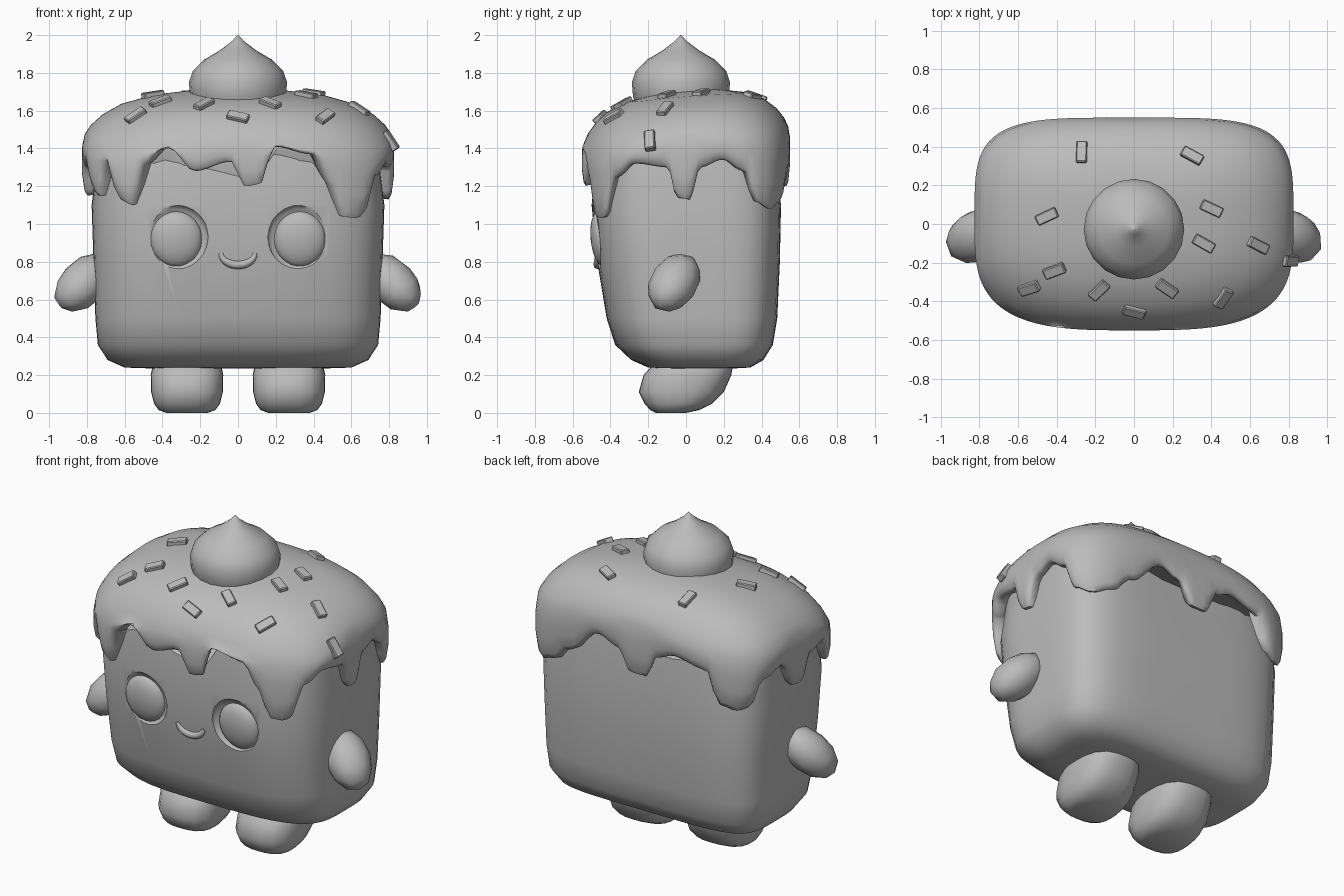
import bpy
import bmesh
from math import cos, sin, pi, atan2, radians
from mathutils import Vector, Matrix
from mathutils.bvhtree import BVHTree

if "Cube" in bpy.data.objects:
    bpy.data.objects.remove(bpy.data.objects["Cube"], do_unlink=True)

grey = bpy.data.materials.new("soft grey")
grey.use_nodes = True
grey.diffuse_color = (0.5, 0.5, 0.5, 1)
grey.node_tree.nodes["Principled BSDF"].inputs["Base Color"].default_value = grey.diffuse_color


def finish(obj, angle=50):
    """Give the part its material and smooth shading."""
    obj.data.materials.clear()
    obj.data.materials.append(grey)
    bpy.ops.object.select_all(action='DESELECT')
    obj.select_set(True)
    bpy.context.view_layer.objects.active = obj
    bpy.ops.object.shade_smooth_by_angle(angle=radians(angle))
    return obj


def from_bmesh(name, bm):
    bmesh.ops.recalc_face_normals(bm, faces=bm.faces[:])
    mesh = bpy.data.meshes.new(name)
    bm.to_mesh(mesh)
    bm.free()
    obj = bpy.data.objects.new(name, mesh)
    bpy.context.collection.objects.link(obj)
    return obj


def squircle(angle, front, back):
    """Point on a unit rounded square; front and back corners differ."""
    c, s = cos(angle), sin(angle)
    power = front if s < 0 else back
    r = (abs(c) ** power + abs(s) ** power) ** (-1 / power)
    return c * r, s * r


def loft(name, rings):
    """Skin a stack of closed rings and cap both ends."""
    bm = bmesh.new()
    loops = [[bm.verts.new(p) for p in ring] for ring in rings]
    n = len(loops[0])
    for a, b in zip(loops, loops[1:]):
        for i in range(n):
            j = (i + 1) % n
            bm.faces.new((a[i], a[j], b[j], b[i]))
    bm.faces.new(loops[0])
    bm.faces.new(loops[-1])
    return from_bmesh(name, bm)


def rounded_stack(name, profile, powers, count, x=0):
    """Loft from rows of height, half width, front y and back y."""
    rings = []
    for z, half, front, back in profile:
        pts = [squircle(2 * pi * i / count, *powers) for i in range(count)]
        rings.append([(x + half * u, (front + back) / 2 + (back - front) / 2 * v, z)
                      for u, v in pts])
    return loft(name, rings)


def ellipsoid(name, centre, radii, turn, detail=3):
    bm = bmesh.new()
    bmesh.ops.create_icosphere(bm, subdivisions=detail, radius=1)
    bm.transform(Matrix.Translation(centre) @ turn @ Matrix.Diagonal((*radii, 1)))
    return from_bmesh(name, bm)


# Cake body, narrowing towards the bottom front
body = rounded_stack("body", [
    (0.235, 0.45, -0.12, 0.25), (0.24, 0.6, -0.2, 0.34), (0.28, 0.69, -0.29, 0.41),
    (0.36, 0.742, -0.375, 0.46), (0.5, 0.755, -0.42, 0.483), (0.8, 0.765, -0.47, 0.497),
    (1.1, 0.775, -0.5, 0.503), (1.38, 0.74, -0.47, 0.47), (1.5, 0.55, -0.3, 0.3)],
    (3.5, 5), 64)

# Eyes set in shallow sockets, leaning with the face
lean = Matrix.Rotation(radians(6), 4, 'X')
for side, name in ((1, "left"), (-1, "right")):
    cutter = ellipsoid("socket_cutter", (side * 0.325, -0.482, 0.93), (0.168, 0.045, 0.172), lean)
    cutter.hide_render = True
    bpy.context.view_layer.objects.active = body
    cut = body.modifiers.new("socket", 'BOOLEAN')
    cut.operation = 'DIFFERENCE'
    cut.object = cutter
    bpy.ops.object.modifier_apply(modifier=cut.name)
    bpy.data.objects.remove(cutter, do_unlink=True)
    finish(ellipsoid(name + "_eye", (side * 0.327, -0.45, 0.92), (0.137, 0.055, 0.148), lean))
finish(body, 35)

# Smile: a tapered bent tube
curve = bpy.data.curves.new("smile", 'CURVE')
curve.dimensions = '3D'
curve.bevel_depth = 0.022
curve.bevel_resolution = 2
curve.use_fill_caps = True
line = curve.splines.new('POLY')
steps = 12
line.points.add(steps)
for i, p in enumerate(line.points):
    a = pi * i / steps
    p.co = (-0.09 * cos(a), -0.468, 0.845 - 0.062 * sin(a), 1)
    p.radius = 0.6 + 0.4 * sin(a)
smile = bpy.data.objects.new("smile", curve)
bpy.context.collection.objects.link(smile)
bpy.ops.object.select_all(action='DESELECT')
smile.select_set(True)
bpy.context.view_layer.objects.active = smile
bpy.ops.object.convert(target='MESH')
finish(bpy.context.view_layer.objects.active)

# Icing: lower edge heights along each side, as (distance along the side, height)
WIDE, DEEP, FRONT, BACK = 0.825, 0.55, 3.3, 4.3
drips = {
    "left": [(-.44, 1.04), (-.38, 1.25), (-.28, 1.32), (-.1, 1.3), (-.05, 1.14), (.02, 1.13),
             (.08, 1.3), (.2, 1.34), (.32, 1.28), (.38, 1.12), (.46, 1.08)],
    "back": [(.6, 1.12), (.48, 1.22), (.25, 1.38), (.1, 1.33), (.02, 1.2), (-.1, 1.2),
             (-.17, 1.34), (-.3, 1.38), (-.52, 1.34), (-.6, 1.14), (-.7, 1.11)],
    "right": [(.42, 1.13), (.36, 1.28), (.2, 1.33), (.08, 1.16), (0, 1.15), (-.08, 1.3),
              (-.24, 1.33), (-.32, 1.18)],
    "front": [(-.76, 1.14), (-.7, 1.34), (-.65, 1.13), (-.57, 1.1), (-.52, 1.31), (-.38, 1.41),
              (-.24, 1.28), (-.04, 1.33), (.04, 1.2), (.12, 1.21), (.2, 1.41), (.4, 1.37),
              (.52, 1.2), (.57, 1.04), (.65, 1.03)]}


def drip_angle(side, d):
    along_side = side in ("left", "right")
    u = d / (DEEP if along_side else WIDE)
    power = FRONT if side == "front" or (along_side and d < 0) else BACK
    v = (1 - abs(u) ** power) ** (1 / power)
    x, y = {"left": (v, u), "right": (-v, u), "back": (u, v), "front": (u, -v)}[side]
    return atan2(y, x) % (2 * pi)


edge = sorted((drip_angle(s, d), z) for s, row in drips.items() for d, z in row)
edge = [(edge[-1][0] - 2 * pi, edge[-1][1])] + edge + [(edge[0][0] + 2 * pi, edge[0][1])]


def edge_height(a):
    for (a0, z0), (a1, z1) in zip(edge, edge[1:]):
        if a0 <= a <= a1:
            t = (a - a0) / (a1 - a0)
            return z0 + (z1 - z0) * (1 - cos(pi * t)) / 2


def icing_ring(scale, height, top=0):
    """One ring of icing; towards the top the back rises and the corners sag."""
    ring = []
    for i in range(160):
        a = 2 * pi * i / 160
        u, v = squircle(a, FRONT, BACK)
        u, v = u * scale, v * scale
        shift = top * (0.045 * v - 0.14 * (u * v) ** 2)
        ring.append((WIDE * u, DEEP * v, height(edge_height(a)) + shift))
    return ring


dome = [(0.04, 1.705), (0.3, 1.7), (0.55, 1.675), (0.75, 1.63), (0.87, 1.575), (0.945, 1.52)]
walls = [(0.985, 0), (1, 0.3), (1, 0.65), (0.985, 0.92), (0.965, 1)]
rings = [icing_ring(s, lambda e, z=z: z, 1) for s, z in dome]
rings += [icing_ring(s, lambda e, t=t: 1.47 + (e - 1.47) * t, 1 - t) for s, t in walls]
rings += [icing_ring(0.925, lambda e: e + 0.005), icing_ring(0.88, lambda e: e + 0.04)]
icing = finish(loft("icing", rings), 60)

# Cream dollop with a pointed tip
dollop = [(1.6, .22), (1.67, .253), (1.75, .26), (1.81, .24), (1.87, .18),
          (1.92, .095), (1.97, .03), (2.0, .003)]
finish(rounded_stack("cream_dollop", [(z, r, -0.027 - r, -0.027 + r) for z, r in dollop],
                     (2, 2), 20), 60)

# Sprinkles dropped onto the icing: x, y and heading in degrees
spots = [(-.27, .37, 90), (.3, .35, -30), (.4, .08, -25), (.36, -.1, -30), (.64, -.11, -25),
         (-.45, .04, 25), (-.41, -.24, 25), (-.54, -.33, 30), (-.18, -.34, 50),
         (.17, -.33, -40), (0, -.45, -25), (.46, -.38, 70)]
surface = BVHTree.FromPolygons([v.co for v in icing.data.vertices],
                               [p.vertices[:] for p in icing.data.polygons])
drops = [(Vector((x, y, 3)), Vector((0, 0, -1)),
          Vector((cos(radians(h)), sin(radians(h)), 0))) for x, y, h in spots]
drops.append((Vector((2, -0.19, 1.44)), Vector((-1, 0, 0)), Vector((0, -0.15, 1))))
for start, way, heading in drops:
    hit, normal, _, _ = surface.ray_cast(start, way)
    if normal.dot(way) > 0:
        normal = -normal
    along = (heading - normal * heading.dot(normal)).normalized()
    frame = Matrix((along, normal.cross(along), normal)).transposed().to_4x4()
    bm = bmesh.new()
    bmesh.ops.create_cube(bm, size=1)
    bm.transform(Matrix.Diagonal((0.115, 0.055, 0.04, 1)))
    bmesh.ops.bevel(bm, geom=bm.edges[:], offset=0.005, segments=1, affect='EDGES')
    bm.transform(Matrix.Translation(hit + normal * 0.003) @ frame)
    finish(from_bmesh("sprinkle", bm), 30)

# Stubby arms and feet
for side, name in ((1, "left"), (-1, "right")):
    axis = Vector((side * 0.2, -0.12, -0.2)).to_track_quat('Z', 'Y').to_matrix().to_4x4()
    finish(ellipsoid(name + "_arm", (side * 0.815, -0.063, 0.69), (0.132, 0.122, 0.195),
                     axis, 2), 60)
    finish(rounded_stack(name + "_foot", [
        (0, 0.11, -0.16, 0), (0.015, 0.15, -0.19, 0.07), (0.05, 0.175, -0.22, 0.14),
        (0.11, 0.19, -0.25, 0.2), (0.2, 0.192, -0.225, 0.24), (0.26, 0.18, -0.17, 0.25),
        (0.32, 0.13, -0.08, 0.22)], (2.8, 2.8), 20, side * 0.27), 60)
